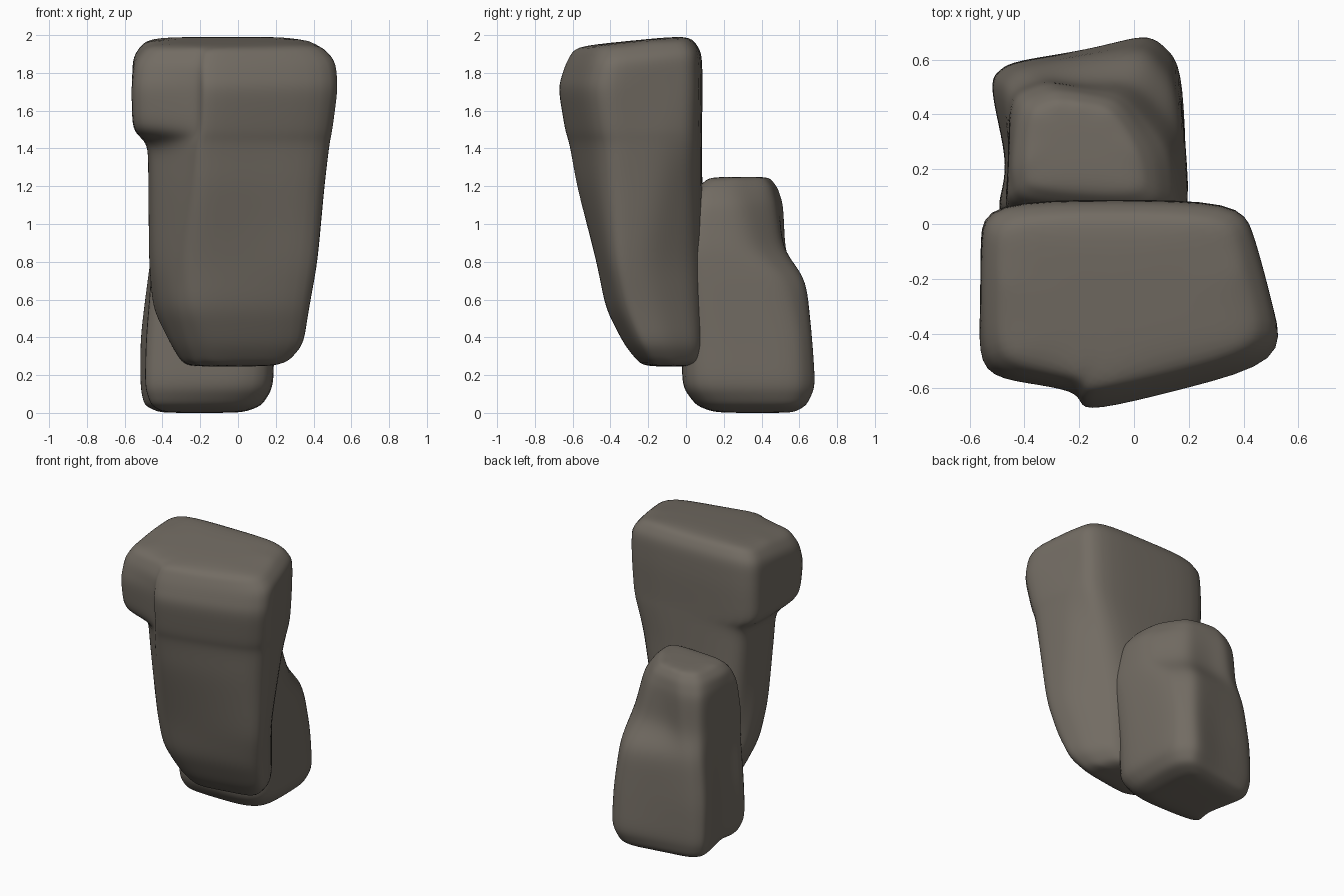
import bpy, bmesh

stone = bpy.data.materials.new("grey_brown_stone")
stone.diffuse_color = (0.17, 0.15, 0.125, 1)


def shrink(pts, k, dx=0, dy=0):
    """Inset copy of a cross-section, used for the end caps."""
    cx = sum(p[0] for p in pts) / len(pts)
    cy = sum(p[1] for p in pts) / len(pts)
    return [(cx + (x - cx) * k + dx, cy + (y - cy) * k + dy) for x, y in pts]


def rock(name, sections):
    """Loft (height, tilt along y, outline) sections into a softly rounded boulder."""
    bm = bmesh.new()
    crease = bm.edges.layers.float.new("crease_edge")
    rings = [[bm.verts.new((x, y, z + tilt * y)) for x, y in pts]
             for z, tilt, pts in sections]
    for a, b in zip(rings, rings[1:]):
        n = len(a)
        for i in range(n):
            j = (i + 1) % n
            bm.faces.new((a[i], a[j], b[j], b[i]))
    bm.faces.new(rings[0])
    bm.faces.new(rings[-1])
    bmesh.ops.recalc_face_normals(bm, faces=bm.faces[:])
    for e in bm.edges:
        e[crease] = 0.3
    for f in bm.faces:
        f.smooth = True
    me = bpy.data.meshes.new(name)
    bm.to_mesh(me)
    bm.free()
    me.materials.append(stone)
    ob = bpy.data.objects.new(name, me)
    bpy.context.collection.objects.link(ob)
    sub = ob.modifiers.new("soften", "SUBSURF")
    sub.levels = sub.render_levels = 3
    return ob


# Tall front boulder: overhanging head, front ridge, tapering foot
tall = [
    (1.90, 0.10, [(-.55, .085), (-.56, -.2), (-.55, -.53), (-.22, -.60), (-.17, -.66), (.55, -.48), (.47, -.14), (.40, .085)]),
    (1.72, 0, [(-.56, .09), (-.56, -.2), (-.57, -.56), (-.21, -.61), (-.18, -.70), (.57, -.51), (.46, -.14), (.40, .09)]),
    (1.50, 0, [(-.56, .085), (-.56, -.2), (-.56, -.53), (-.22, -.59), (-.18, -.66), (.53, -.48), (.46, -.14), (.38, .085)]),
    (1.42, 0, [(-.46, .085), (-.48, -.2), (-.46, -.36), (-.27, -.54), (-.2, -.64), (.51, -.46), (.45, -.14), (.36, .085)]),
    (1.20, 0, [(-.45, .09), (-.48, -.2), (-.45, -.34), (-.30, -.5), (-.2, -.60), (.48, -.45), (.43, -.14), (.27, .085)]),
    (0.80, 0, [(-.40, .1), (-.48, -.1), (-.45, -.27), (-.36, -.39), (-.25, -.49), (.44, -.41), (.4, -.2), (.2, .1)]),
    (0.55, 0, [(-.38, .1), (-.46, 0), (-.42, -.2), (-.34, -.36), (-.22, -.44), (.39, -.35), (.36, -.15), (.2, .1)]),
    (0.36, 0, [(-.30, .1), (-.36, 0), (-.34, -.15), (-.28, -.27), (-.15, -.34), (.36, -.26), (.33, -.1), (.2, .1)]),
]
tall_top = (2.0, 0.10, shrink(tall[0][2], 0.84))
tall_foot = (0.245, 0, shrink(tall[-1][2], 0.75, 0, 0.04))
rock("tall_front_boulder", [tall_top] + tall + [tall_foot])

# Low back boulder: narrow shoulder above a wider base
low = [
    (1.19, 0, [(-.42, .08), (-.45, .2), (-.42, .44), (-.3, .49), (-.2, .48), (-.05, .45), (.08, .25), (.1, .05)]),
    (1.10, 0, [(-.47, .05), (-.46, .2), (-.45, .47), (-.32, .52), (-.2, .50), (-.03, .48), (.14, .28), (.17, 0)]),
    (0.87, 0, [(-.48, 0), (-.46, .2), (-.46, .48), (-.34, .53), (-.2, .51), (0, .52), (.18, .33), (.21, -.08)]),
    (0.70, 0, [(-.48, 0), (-.44, .2), (-.49, .5), (-.42, .57), (-.2, .61), (.04, .65), (.17, .5), (.22, -.06)]),
    (0.40, 0, [(-.51, 0), (-.46, .22), (-.53, .52), (-.45, .59), (-.17, .63), (.06, .68), (.17, .58), (.21, -.04)]),
    (0.14, 0, [(-.52, 0), (-.46, .2), (-.53, .53), (-.46, .59), (-.17, .64), (.06, .70), (.18, .59), (.2, -.04)]),
    (0.04, 0, [(-.48, .05), (-.44, .2), (-.51, .51), (-.44, .57), (-.17, .61), (.05, .65), (.13, .55), (.13, .05)]),
]
low_top = (1.25, 0, shrink(low[0][2], 0.75))
low_foot = (0.0, 0, shrink(low[-1][2], 0.7))
rock("low_back_boulder", [low_top] + low + [low_foot])
